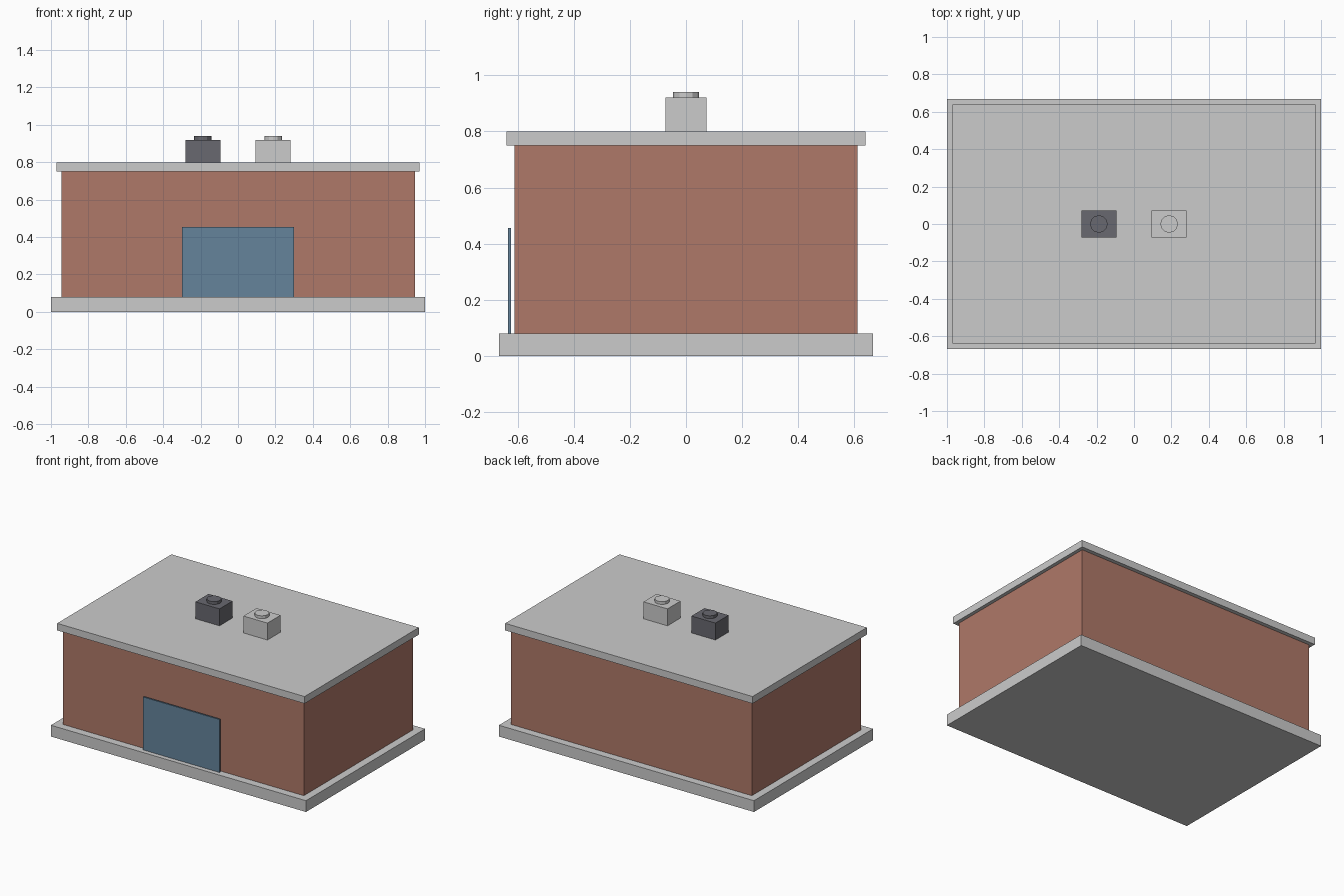
import bpy

if "Cube" in bpy.data.objects:
    bpy.data.objects.remove(bpy.data.objects["Cube"])


def material(name, color):
    mat = bpy.data.materials.new(name)
    mat.diffuse_color = (*color, 1.0)
    mat.use_nodes = True
    mat.node_tree.nodes["Principled BSDF"].inputs["Base Color"].default_value = mat.diffuse_color
    return mat


def finish(obj, name, mat):
    obj.name = name
    obj.data.name = name
    if mat:
        obj.data.materials.append(mat)
    return obj


def box(name, x, y, z, mat=None):
    """Box from (min, max) ranges on each axis."""
    ranges = (x, y, z)
    bpy.ops.mesh.primitive_cube_add(size=1, location=[(a + b) / 2 for a, b in ranges])
    obj = bpy.context.object
    obj.scale = [b - a for a, b in ranges]
    bpy.ops.object.transform_apply(location=False, rotation=False, scale=True)
    return finish(obj, name, mat)


brick = material("brick", (0.43, 0.19, 0.14))
blue = material("blue_door", (0.13, 0.23, 0.33))
dark = material("dark_metal", (0.14, 0.14, 0.16))

# Building shell
box("base_slab", (-1, 1), (-0.667, 0.667), (0, 0.08))
box("walls", (-0.945, 0.945), (-0.612, 0.612), (0.08, 0.75), brick)
box("roof_slab", (-0.97, 0.97), (-0.64, 0.64), (0.75, 0.80))

# Front door panel, standing just off the wall
box("front_door", (-0.3, 0.3), (-0.634, -0.623), (0.08, 0.455), blue)

# Rooftop units with round fan caps
for side, cx, mat in (("left", -0.188, dark), ("right", 0.188, None)):
    box(f"{side}_roof_unit", (cx - 0.094, cx + 0.094), (-0.073, 0.073), (0.80, 0.92), mat)
    bpy.ops.mesh.primitive_cylinder_add(vertices=12, radius=0.047, depth=0.02,
                                        location=(cx, 0, 0.93))
    finish(bpy.context.object, f"{side}_fan_cap", mat)
